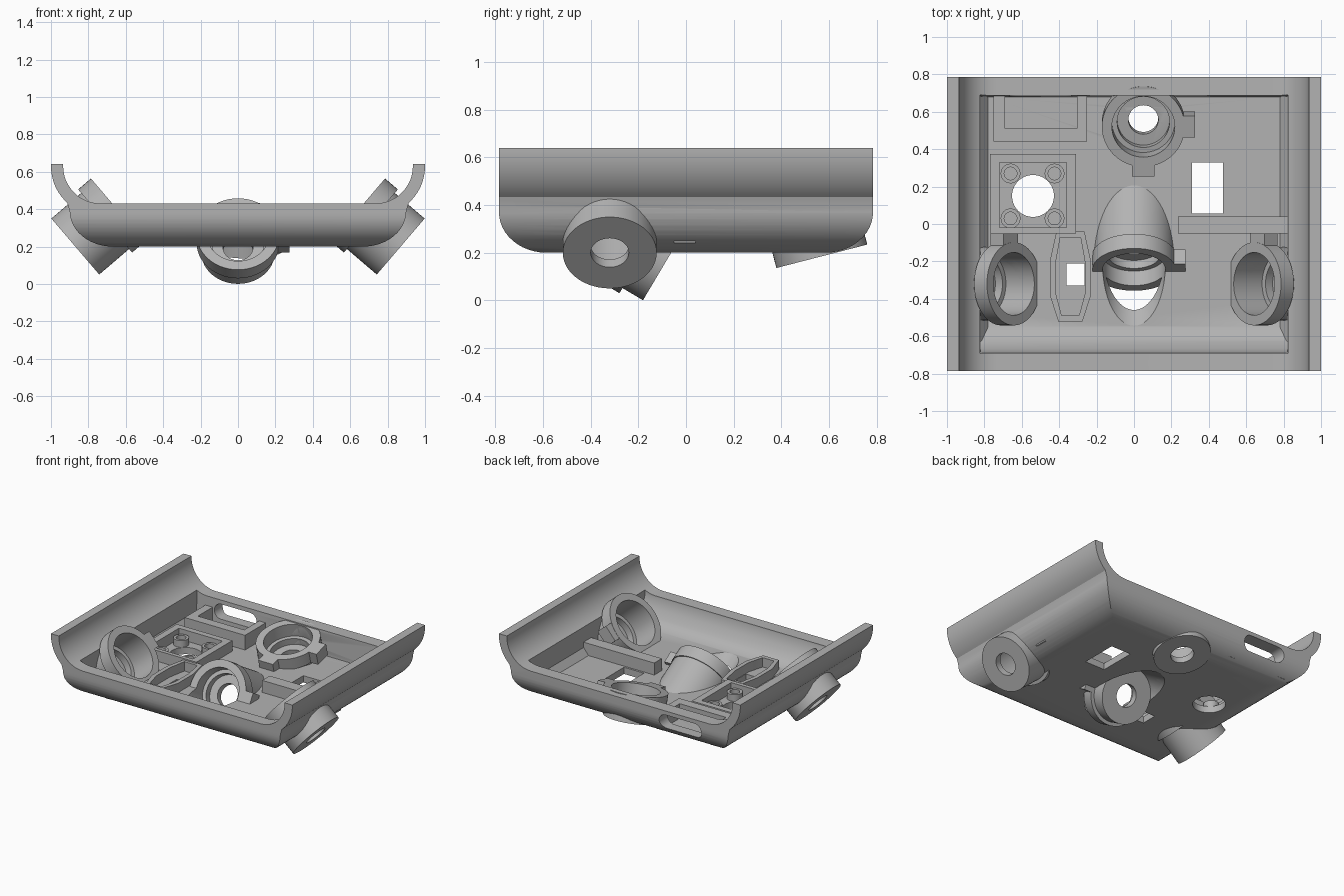
import bpy, bmesh, math
from mathutils import Vector

if "Cube" in bpy.data.objects:
    bpy.data.objects.remove(bpy.data.objects["Cube"], do_unlink=True)

grey = bpy.data.materials.new("plain grey")
grey.use_nodes = True
grey.diffuse_color = (0.45, 0.45, 0.45, 1)
grey.node_tree.nodes["Principled BSDF"].inputs["Base Color"].default_value = (0.45, 0.45, 0.45, 1)
FLOOR = 0.25


def finish(name, bm):
    bmesh.ops.recalc_face_normals(bm, faces=bm.faces[:])
    mesh = bpy.data.meshes.new(name)
    bm.to_mesh(mesh)
    bm.free()
    mesh.materials.append(grey)
    obj = bpy.data.objects.new(name, mesh)
    bpy.context.collection.objects.link(obj)
    return obj


def prism(name, pts, lo, hi, axis="z"):
    """Extrude a 2D outline along an axis."""
    place = {"x": lambda a, b, t: (t, a, b),
             "y": lambda a, b, t: (a, t, b),
             "z": lambda a, b, t: (a, b, t)}[axis]
    bm = bmesh.new()
    face = bm.faces.new([bm.verts.new(place(a, b, lo)) for a, b in pts])
    new = bmesh.ops.extrude_face_region(bm, geom=[face])["geom"]
    shift = Vector(place(0, 0, hi - lo))
    bmesh.ops.translate(bm, vec=shift, verts=[v for v in new if isinstance(v, bmesh.types.BMVert)])
    return finish(name, bm)


def rect(x0, x1, y0, y1):
    return [(x0, y0), (x1, y0), (x1, y1), (x0, y1)]


def arc(cx, cy, rx, ry, a0, a1, n=12):
    angles = [math.radians(a0 + (a1 - a0) * i / n) for i in range(n + 1)]
    return [(cx + rx * math.cos(a), cy + ry * math.sin(a)) for a in angles]


def mirrored(half):
    return half + [(-x, z) for x, z in reversed(half)]


def rod(name, base, axis, r, t0, t1, n=56):
    """Cylinder along an axis, from distance t0 to t1 past the base point."""
    bm = bmesh.new()
    bmesh.ops.create_cone(bm, cap_ends=True, segments=n, radius1=r, radius2=r, depth=t1 - t0)
    obj = finish(name, bm)
    transform(obj, base + axis * (t0 + t1) / 2, axis)
    return obj


def transform(obj, pos, axis):
    matrix = axis.to_track_quat("Z", "Y").to_matrix().to_4x4()
    matrix.translation = pos
    obj.data.transform(matrix)


def boolean(obj, other, op="DIFFERENCE", keep=False):
    mod = obj.modifiers.new("bool", "BOOLEAN")
    mod.operation, mod.solver, mod.object = op, "EXACT", other
    bpy.context.view_layer.objects.active = obj
    bpy.ops.object.modifier_apply(modifier=mod.name)
    if not keep:
        bpy.data.objects.remove(other, do_unlink=True)


# Tray: cross-section with flared side flanges, trimmed by a rounded side profile
half = [(0.0, 0.2)] + arc(0.67, 0.39, 0.23, 0.19, -90, 0) \
    + arc(0.735, 0.63, 0.265, 0.265, -48, 0) + [(1.0, 0.64), (0.935, 0.64)] \
    + arc(0.735, 0.63, 0.2, 0.2, 0, -90)
tray = prism("tray", mirrored(half[1:]), -0.785, 0.785, "y")
side = arc(0.585, 0.37, 0.2, 0.17, -90, 0) + [(0.785, 0.8)]
boolean(tray, prism("trim", mirrored(side), -1.2, 1.2, "x"), "INTERSECT")

# Tray pocket with a sloping front and steep sides
pocket = prism("pocket", [(-0.70, 0.7), (-0.69, 0.42), (-0.665, 0.35), (-0.62, 0.29),
                          (-0.55, FLOOR), (0.68, FLOOR), (0.70, 0.7)], -0.83, 0.83, "x")
sides = mirrored([(0.78, 0.1), (0.78, FLOOR), (0.82, 0.30), (0.83, 0.8)])
boolean(pocket, prism("pocket_sides", sides, -1, 1, "y"), "INTERSECT")
boolean(tray, pocket)

parts = []


def socket(name, base, axis, length, reach, tabs):
    """Barrel with a collar, key tabs and a stepped bore through the tray."""
    base, axis = Vector(base), Vector(axis).normalized()
    barrel = rod(name, base, axis, 0.197, 0, length - 0.03)
    boolean(barrel, rod("collar", base, axis, 0.222, length - 0.09, length), "UNION")
    for direction, along_x in tabs:
        bm = bmesh.new()
        bmesh.ops.create_cube(bm, size=1)
        w, d = (0.12, 0.1) if along_x else (0.1, 0.12)
        bmesh.ops.scale(bm, vec=(w, d, 0.09), verts=bm.verts[:])
        tab = finish("tab", bm)
        transform(tab, base + axis * (length - 0.045) + Vector(direction) * 0.225, axis)
        boolean(barrel, tab, "UNION")
    bores = [rod("bore", base, axis, 0.168, 0.1, reach),
             rod("step", base, axis, 0.14, 0.05, 0.15),
             rod("hole", base, axis, 0.08, -0.1, 0.1)]
    parts.append(barrel)
    return barrel, bores


def drill(bores, targets):
    for b in bores:
        for t in targets:
            boolean(t, b, keep=True)
        bpy.data.objects.remove(b, do_unlink=True)


# Slanted side sockets
for name, s in (("left_socket", 1), ("right_socket", -1)):
    body, bores = socket(name, (s * 0.87, -0.32, 0.2), (-s * 0.76, 0, 0.65), 0.3, 0.34,
                         [((s * 0.08, 0.98, 0.08), False)])
    drill(bores, [tray, body])

# Back socket
back_axis = Vector((0, -0.25, 0.97))
body, bores = socket("back_socket", (0.05, 0.57, 0.185), back_axis, 0.2, 0.3,
                     [((0, -0.97, -0.25), True), ((1, 0, 0), False)])
drill(bores, [tray, body])

# Middle socket, with a hood over its outer recess and a trough ahead of it
base, axis = Vector((0, -0.08, 0.17)), Vector((0, -0.86, 0.51)).normalized()
body, bores = socket("middle_socket", base, axis, 0.19, 0.52, [((1, 0, 0), False)])
hood = rod("middle_hood", base, axis, 0.215, -0.5, 0.14)
boolean(hood, prism("clip", rect(-1, 1, -1, 1), 0.22, 1), "INTERSECT")
trough = rod("middle_trough", base, axis, 0.197, 0.05, 0.6)
boolean(trough, prism("clip", rect(-1, 1, -1, 1), -1, FLOOR - 0.005), "INTERSECT")
recess = rod("recess", base, axis, 0.198, -0.6, 0)
drill([recess], [tray, hood])
drill(bores, [tray, body, hood, trough])
parts += [hood, trough]


def frame(name, outer, inner, top):
    obj = prism(name, outer, FLOOR - 0.02, top)
    boolean(obj, prism("inside", inner, FLOOR - 0.1, 1))
    parts.append(obj)


# Square frame with corner posts around a round hole
frame("square_frame", rect(-0.77, -0.31, -0.05, 0.375), rect(-0.72, -0.36, -0.02, 0.33), 0.33)
up = Vector((0, 0, 1))
for x in (-0.66, -0.425):
    for y in (0.03, 0.27):
        spot = Vector((x, y, 0))
        post = rod("corner_post", spot, up, 0.053, FLOOR - 0.02, 0.30, 24)
        boolean(post, rod("pin", spot, up, 0.034, FLOOR, 1, 24))
        parts.append(post)
drill([rod("hole", Vector((-0.54, 0.15, 0)), up, 0.112, 0, 1)], [tray])

# Back box and the rounded slot in the wall behind it
frame("back_box", rect(-0.75, -0.25, 0.44, 0.70), rect(-0.69, -0.305, 0.51, 0.72), 0.36)
slot = arc(-0.38, 0.345, 0.055, 0.055, -90, 90) + arc(-0.62, 0.345, 0.055, 0.055, 90, 270)
boolean(tray, prism("slot", slot, 0.6, 1, "y"))

# Eight-sided frame around a small square hole
shape = [(0.075, 0.24), (0.11, 0.08), (0.11, -0.10), (0.065, -0.24)]


def eight(k, j):
    return [(-0.34 + x * k, -0.28 + y * j) for x, y in mirrored(shape)]


frame("eight_sided_frame", eight(1, 1), eight(0.72, 0.87), 0.32)
boolean(tray, prism("hole", rect(-0.36, -0.265, -0.33, -0.21), 0, 1))

# Floor window and cross bar
boolean(tray, prism("window", rect(0.31, 0.475, 0.055, 0.33), 0, 1))
parts.append(prism("cross_bar", rect(0.235, 0.825, -0.05, 0.04), FLOOR - 0.01, 0.34))

# Smooth shading with sharp edges kept
for obj in parts + [tray]:
    bpy.ops.object.select_all(action="DESELECT")
    obj.select_set(True)
    bpy.context.view_layer.objects.active = obj
    bpy.ops.object.shade_smooth_by_angle(angle=math.radians(30))
